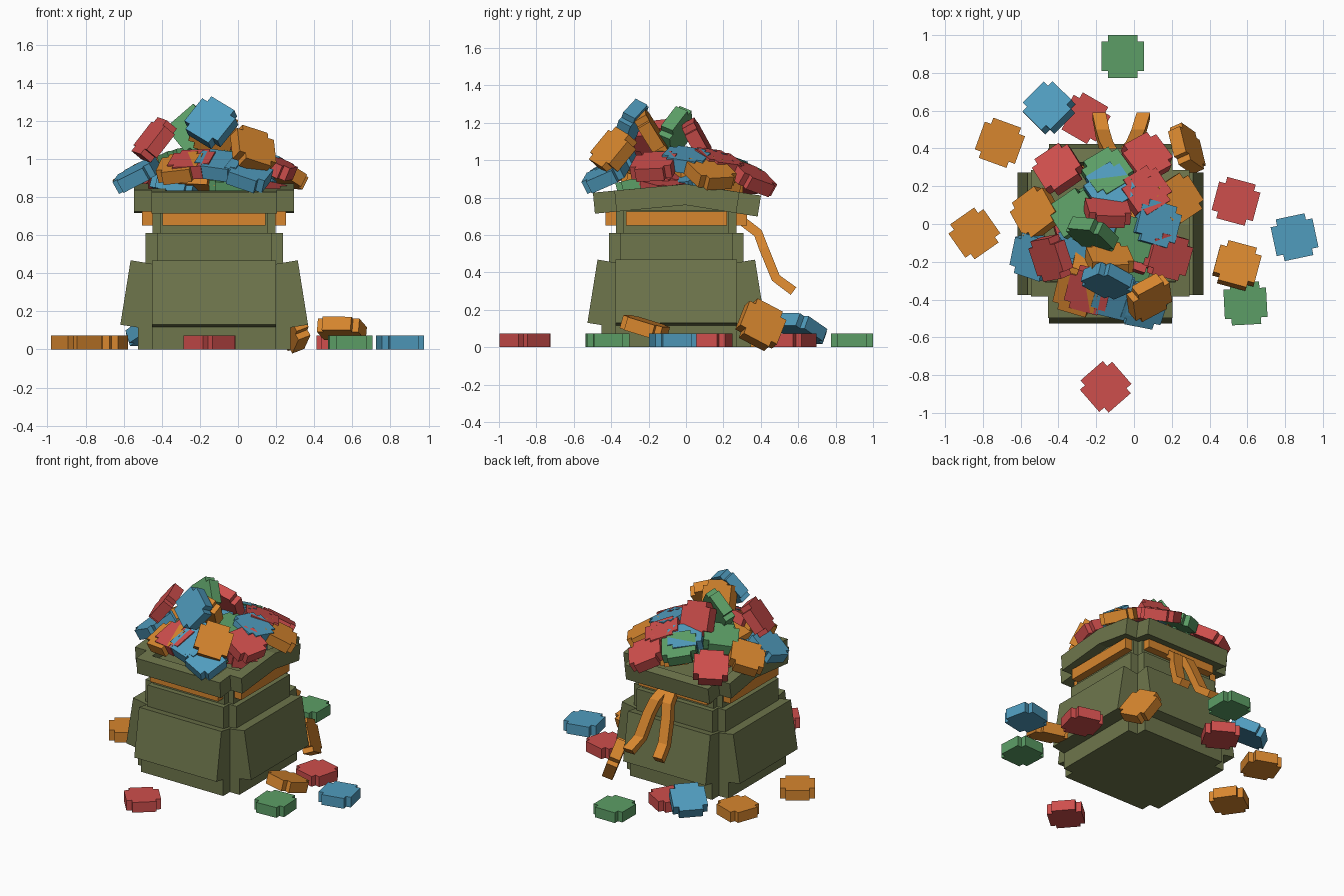
import bpy, bmesh, math, random
from mathutils import Vector, Matrix

if "Cube" in bpy.data.objects:
    bpy.data.objects.remove(bpy.data.objects["Cube"])

CX, CY = -0.125, -0.052   # sack centre


def mat(name, *rgb):
    m = bpy.data.materials.new(name)
    m.diffuse_color = (*[((c / 255 + 0.055) / 1.055) ** 2.4 for c in rgb], 1)
    m.use_nodes = True
    m.node_tree.nodes["Principled BSDF"].inputs["Base Color"].default_value = m.diffuse_color
    return m


OLIVE = mat("olive cloth", 110, 118, 76)
ORANGE = mat("orange", 215, 134, 46)
RED = mat("red", 206, 78, 76)
GREEN = mat("green", 92, 158, 102)
BLUE = mat("blue", 80, 156, 190)


def add(name, bm, material):
    bmesh.ops.recalc_face_normals(bm, faces=bm.faces)
    me = bpy.data.meshes.new(name)
    bm.to_mesh(me)
    bm.free()
    me.materials.append(material)
    ob = bpy.data.objects.new(name, me)
    bpy.context.collection.objects.link(ob)
    return ob


def cross(hx, hy, ax, ay):
    """Square outline with notched corners; ax, ay are the arm half widths."""
    q = [(hx, ay), (ax, ay), (ax, hy)]
    return (q + [(-x, y) for x, y in reversed(q)] + [(-x, -y) for x, y in q]
            + [(x, -y) for x, y in reversed(q)])


def extrude(points, vec):
    bm = bmesh.new()
    f = bm.faces.new([bm.verts.new(p) for p in points])
    r = bmesh.ops.extrude_face_region(bm, geom=[f])
    bmesh.ops.translate(bm, vec=vec,
                        verts=[v for v in r["geom"] if isinstance(v, bmesh.types.BMVert)])
    return bm


def block(name, half, arm, z0, z1, material):
    pts = [(x, y, z0) for x, y in cross(half, half, arm, arm)]
    ob = add(name, extrude(pts, (0, 0, z1 - z0)), material)
    ob.location = (CX, CY, 0)


# Sack: stacked notched blocks
block("sack_base", 0.40, 0.325, 0.0, 0.44, OLIVE)
block("sack_shoulder", 0.36, 0.30, 0.43, 0.61, OLIVE)
block("sack_neck", 0.323, 0.283, 0.60, 0.74, OLIVE)
block("tie_band", 0.378, 0.27, 0.65, 0.725, ORANGE)
block("sack_filling", 0.35, 0.26, 0.73, 0.79, OLIVE)

# Four tilted bulging side panels
for i in range(4):
    out = 0.475 if i % 2 else 0.4925
    prof = [(out, 0.13), (out - 0.054, 0.468), (out - 0.20, 0.444), (out - 0.146, 0.107)]
    ob = add("sack_side_panel", extrude([(x, -0.325, z) for x, z in prof], (0, 0.65, 0)), OLIVE)
    ob.location = (CX, CY, 0)
    ob.rotation_euler.z = i * math.pi / 2

# Rim: open notched ring, folded down to the front and back
bm = bmesh.new()
outer, inner = cross(0.42, 0.435, 0.33, 0.32), cross(0.345, 0.36, 0.255, 0.245)
rings = [[bm.verts.new((x, y, z)) for x, y in o]
         for o, z in ((outer, 0), (outer, 0.112), (inner, 0.112), (inner, 0))]
for k in range(4):
    a, b = rings[k], rings[(k + 1) % 4]
    for i in range(12):
        j = (i + 1) % 12
        bm.faces.new((a[i], a[j], b[j], b[i]))
bmesh.ops.bisect_plane(bm, geom=bm.verts[:] + bm.edges[:] + bm.faces[:],
                       plane_co=(0, 0.05, 0), plane_no=(0, 1, 0))
for v in bm.verts:
    d = v.co.y - 0.05
    s = 0.095 if d < 0 else 0.16
    if abs(d) > 1e-4:
        v.co.y += math.copysign(s * v.co.z, d)
    v.co.z += 0.76 - s * abs(d)
add("sack_rim", bm, OLIVE).location = (CX, CY, 0)


# Two loose ends of the tie hanging at the back, fanning out sideways
def ribbon(name, x0, x1):
    yz = [(0.30, 0.675), (0.385, 0.61), (0.415, 0.53), (0.48, 0.37), (0.575, 0.30)]
    bm = bmesh.new()
    prev = None
    for i, (y, z) in enumerate(yz):
        p = Vector((x0 + (x1 - x0) * i / 4, y, z))
        a, b = yz[max(i - 1, 0)], yz[min(i + 1, 4)]
        t = Vector((0, b[0] - a[0], b[1] - a[1])).normalized()
        n = Vector((0, -t.z, t.y)) * 0.025
        w = Vector((0.036, 0, 0))
        ring = [bm.verts.new(p + q) for q in (w + n, n - w, -w - n, w - n)]
        if prev:
            for k in range(4):
                bm.faces.new((prev[k], prev[(k + 1) % 4], ring[(k + 1) % 4], ring[k]))
        else:
            bm.faces.new(ring)
        prev = ring
    bm.faces.new(prev)
    add(name, bm, ORANGE)


ribbon("tie_end_left", -0.11, -0.185)
ribbon("tie_end_right", -0.06, 0.05)

# Chips: one notched shape, placed by centre, normal and spin
T = 0.0365
UP = Vector((0, 0, 1))


def chip(name, m, pos, n=UP, spin=0):
    pts = [(x, y, -T) for x, y in cross(0.113, 0.113, 0.078, 0.078)]
    ob = add(name, extrude(pts, (0, 0, 2 * T)), m)
    rot = UP.rotation_difference(Vector(n).normalized()).to_matrix()
    rot = rot @ Matrix.Rotation(math.radians(spin), 3, 'Z')
    ob.matrix_world = Matrix.Translation(pos) @ rot.to_4x4()


# Chips on the ground
for m, x, y, s in [(GREEN, -0.06, 0.887, 0), (RED, -0.26, 0.56, -30), (ORANGE, -0.71, 0.43, -20),
                   (ORANGE, -0.845, -0.05, 35), (RED, 0.54, 0.12, -15), (BLUE, 0.85, -0.07, 12),
                   (GREEN, 0.59, -0.42, 3), (RED, -0.15, -0.862, 41)]:
    chip("ground_chip", m, (x, y, T), spin=s)
chip("leaning_chip", BLUE, (-0.45, 0.615, 0.1), (-0.3, 0.32, 0.9), 45)
chip("leaning_chip", ORANGE, (0.545, -0.22, 0.105), (0.08, 0.27, 0.95), -15)
chip("leaning_chip", ORANGE, (0.28, 0.40, 0.12), (0.85, 0.38, 0.33), -5)

# Steep chips crowning the heap
chip("crown_chip", BLUE, (-0.14, -0.30, 1.19), (-0.2, -0.85, 0.45), 45)
chip("crown_chip", ORANGE, (-0.13, -0.19, 1.15), (0.1, 0.85, 0.5), 10)
chip("crown_chip", GREEN, (-0.22, -0.055, 1.15), (-0.38, -0.85, 0.35), 20)
chip("crown_chip", RED, (-0.14, 0.065, 1.10), (0.1, 0.85, 0.45), 5)
chip("crown_chip", RED, (-0.44, -0.18, 1.10), (-0.72, -0.3, 0.6), 15)
chip("crown_chip", ORANGE, (0.08, -0.39, 1.05), (0.5, -0.6, 0.55), 20)

# Lower heap: height and tilt follow the distance from the sack centre
heap = {RED: [(-0.24, -0.35), (-0.40, 0.29), (0.065, 0.35), (0.18, -0.17), (0.06, 0.17)],
        BLUE: [(-0.53, -0.17), (0.05, -0.43), (-0.13, 0.19), (0.12, 0.0), (-0.1, -0.38)],
        ORANGE: [(-0.52, 0.06), (0.23, 0.13), (-0.3, -0.36)],
        GREEN: [(0.0, -0.08), (-0.14, 0.27), (-0.31, 0.05)]}
for m, spots in heap.items():
    for x, y in spots:
        dx, dy = x - CX, y - CY
        z = min(1.0, 1.14 - 0.53 * math.hypot(dx, dy))
        chip("heaped_chip", m, (x, y, z), (1.2 * dx, 1.2 * dy, 0.87), 33 if y > 0.02 else -15)

# Filler chips inside the heap
random.seed(4)
for i in range(14):
    a, r = i * 2.4, 0.07 * math.sqrt(i)
    chip("filler_chip", (BLUE, RED, GREEN, ORANGE)[i % 4],
         (CX + r * math.cos(a), CY + r * math.sin(a), 0.98 - 0.5 * r),
         (random.uniform(-.3, .3), random.uniform(-.3, .3), 1), random.uniform(0, 90))
